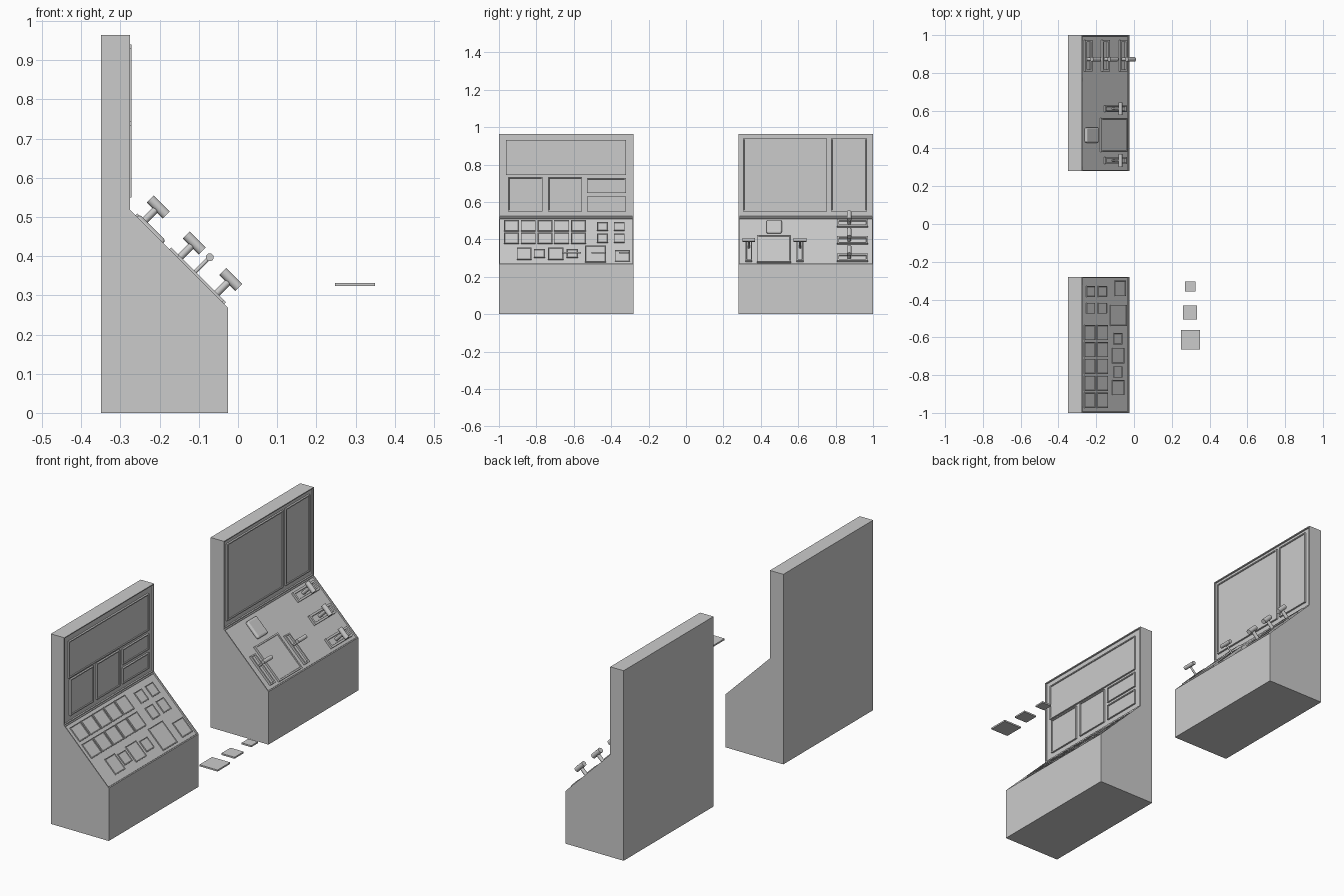
import bpy, bmesh, math
from mathutils import Matrix, Vector

if "Cube" in bpy.data.objects:
    bpy.data.objects.remove(bpy.data.objects["Cube"])

R2 = math.sqrt(2)
# local frames: u along world y, v up the surface, w out of the surface
WALL = Matrix(((0, 0, 1, -0.275), (1, 0, 0, 0), (0, 1, 0, 0), (0, 0, 0, 1)))
SLOPE = Matrix(((0, -1 / R2, 1 / R2, -0.15), (1, 0, 0, 0),
                (0, 1 / R2, 1 / R2, 0.393), (0, 0, 0, 1)))


def sv(x):
    """slope coordinate of a world x"""
    return (-0.15 - x) * R2


def finish(bm, name, matrix=None):
    bmesh.ops.recalc_face_normals(bm, faces=bm.faces[:])
    me = bpy.data.meshes.new(name)
    bm.to_mesh(me)
    bm.free()
    ob = bpy.data.objects.new(name, me)
    bpy.context.collection.objects.link(ob)
    if matrix is not None:
        ob.matrix_world = matrix
    return ob


def sink(bm, faces, rim, depth):
    """inset a flat rim, then step the middle in or out"""
    bmesh.ops.inset_individual(bm, faces=faces, thickness=rim, depth=0)
    bmesh.ops.inset_individual(bm, faces=faces, thickness=0.002, depth=depth)


def slab(name, matrix, u, v, w, rim=0, depth=0):
    """box from ranges, with an optional rim on its outer face"""
    bm = bmesh.new()
    size = Vector((u[1] - u[0], v[1] - v[0], w[1] - w[0]))
    mid = Vector((sum(u) / 2, sum(v) / 2, sum(w) / 2))
    bmesh.ops.create_cube(bm, size=1, matrix=Matrix.Translation(mid) @ Matrix.Diagonal((*size, 1)))
    if rim:
        bm.normal_update()
        sink(bm, [f for f in bm.faces if f.normal.z > 0.9], rim, depth)
    return finish(bm, name, matrix)


def rod(name, matrix, centre, radius, length, axis):
    bm = bmesh.new()
    rot = {'u': Matrix.Rotation(math.pi / 2, 4, 'Y'),
           'v': Matrix.Rotation(math.pi / 2, 4, 'X'), 'w': Matrix()}[axis]
    bmesh.ops.create_cone(bm, cap_ends=True, segments=24, radius1=radius, radius2=radius,
                          depth=length, matrix=Matrix.Translation(centre) @ rot)
    ob = finish(bm, name, matrix)
    bpy.context.view_layer.objects.active = ob
    bpy.ops.object.select_all(action='DESELECT')
    ob.select_set(True)
    bpy.ops.object.shade_smooth_by_angle(angle=math.radians(40))
    return ob


def console(name, y0, y1):
    """cabinet prism with recessed screen wall and sloped desk"""
    prof = [(-0.35, 0), (-0.025, 0), (-0.025, 0.268), (-0.275, 0.518), (-0.275, 0.964), (-0.35, 0.964)]
    bm = bmesh.new()
    face = bm.faces.new([bm.verts.new((x, y0, z)) for x, z in prof])
    ext = bmesh.ops.extrude_face_region(bm, geom=[face])
    bmesh.ops.translate(bm, vec=(0, y1 - y0, 0),
                        verts=[g for g in ext['geom'] if isinstance(g, bmesh.types.BMVert)])
    bmesh.ops.recalc_face_normals(bm, faces=bm.faces[:])
    panels = [f for f in bm.faces if f.normal.x > 0.5 and f.calc_center_median().z > 0.3]
    sink(bm, panels, 0.007, -0.006)
    finish(bm, name)


def screen(name, y0, y1, z0, z1):
    slab(name, WALL, (y0, y1), (z0, z1), (-0.01, 0.003), 0.008, -0.004)


def button(name, y0, y1, x0, x1):
    slab(name, SLOPE, (y0, y1), (sv(x1), sv(x0)), (-0.012, 0.0), 0.004, -0.002)


# cabinets
console("button_console", -1, -0.28)
console("lever_console", 0.28, 1)

# screens of the button console
screen("wide_screen", -0.963, -0.322, 0.743, 0.93)
screen("left_screen", -0.952, -0.766, 0.55, 0.733)
screen("middle_screen", -0.738, -0.555, 0.55, 0.733)
screen("upper_small_screen", -0.53, -0.322, 0.647, 0.727)
screen("lower_small_screen", -0.53, -0.322, 0.55, 0.63)
# screens of the lever console
screen("main_screen", 0.305, 0.755, 0.55, 0.94)
screen("side_screen", 0.775, 0.968, 0.55, 0.94)

# button grids
for x0, x1 in ((-0.26, -0.204), (-0.193, -0.137)):
    for i in range(5):
        y = -0.933 + 0.0895 * i
        button("large_button", y - 0.04, y + 0.04, x0, x1)
for x0, x1 in ((-0.249, -0.206), (-0.188, -0.142)):
    for y in (-0.446, -0.357):
        button("small_button", y - 0.029, y + 0.029, x0, x1)
# lower row of mixed buttons
for y0, y1, x0, x1 in ((-0.904, -0.827, -0.113, -0.051), (-0.813, -0.754, -0.105, -0.062),
                       (-0.738, -0.656, -0.113, -0.051), (-0.638, -0.578, -0.105, -0.062),
                       (-0.54, -0.428, -0.124, -0.038), (-0.38, -0.3, -0.1, -0.042)):
    button("lower_button", y0, y1, x0, x1)

# control panel and soft square pad
slab("control_panel", SLOPE, (0.38, 0.562), (sv(-0.035), sv(-0.175)), (-0.01, 0.006), 0.01, -0.003)
pad = slab("square_pad", SLOPE, (0.43, 0.512), (sv(-0.19), sv(-0.258)), (-0.01, 0.009))
bev = pad.modifiers.new("round", 'BEVEL')
bev.width, bev.segments = 0.012, 3

# small levers either side of the panel
for y in (0.336, 0.61):
    slab("lever_slot", SLOPE, (y - 0.018, y + 0.018), (sv(-0.04), sv(-0.155)), (-0.01, 0.006), 0.009, -0.008)
    v = sv(-0.113)
    rod("lever_stem", SLOPE, (y, v, 0.026), 0.005, 0.064, 'w')
    rod("lever_grip", SLOPE, (y, v, 0.058), 0.01, 0.068, 'u')

# three sliding throttles
for x in (-0.243, -0.151, -0.058):
    v = sv(x)
    slab("throttle_slot", SLOPE, (0.807, 0.974), (v - 0.026, v + 0.026), (-0.01, 0.006), 0.014, -0.008)
    rod("throttle_stem", SLOPE, (0.872, v, 0.024), 0.009, 0.06, 'w')
    rod("throttle_grip", SLOPE, (0.872, v, 0.056), 0.0125, 0.058, 'v')

# three loose floating plates
for y, x, s in ((-0.613, 0.299, 0.102), (-0.468, 0.297, 0.074), (-0.331, 0.298, 0.054)):
    slab("loose_plate", Matrix(), (x - s / 2, x + s / 2), (y - s / 2, y + s / 2), (0.324, 0.332))
